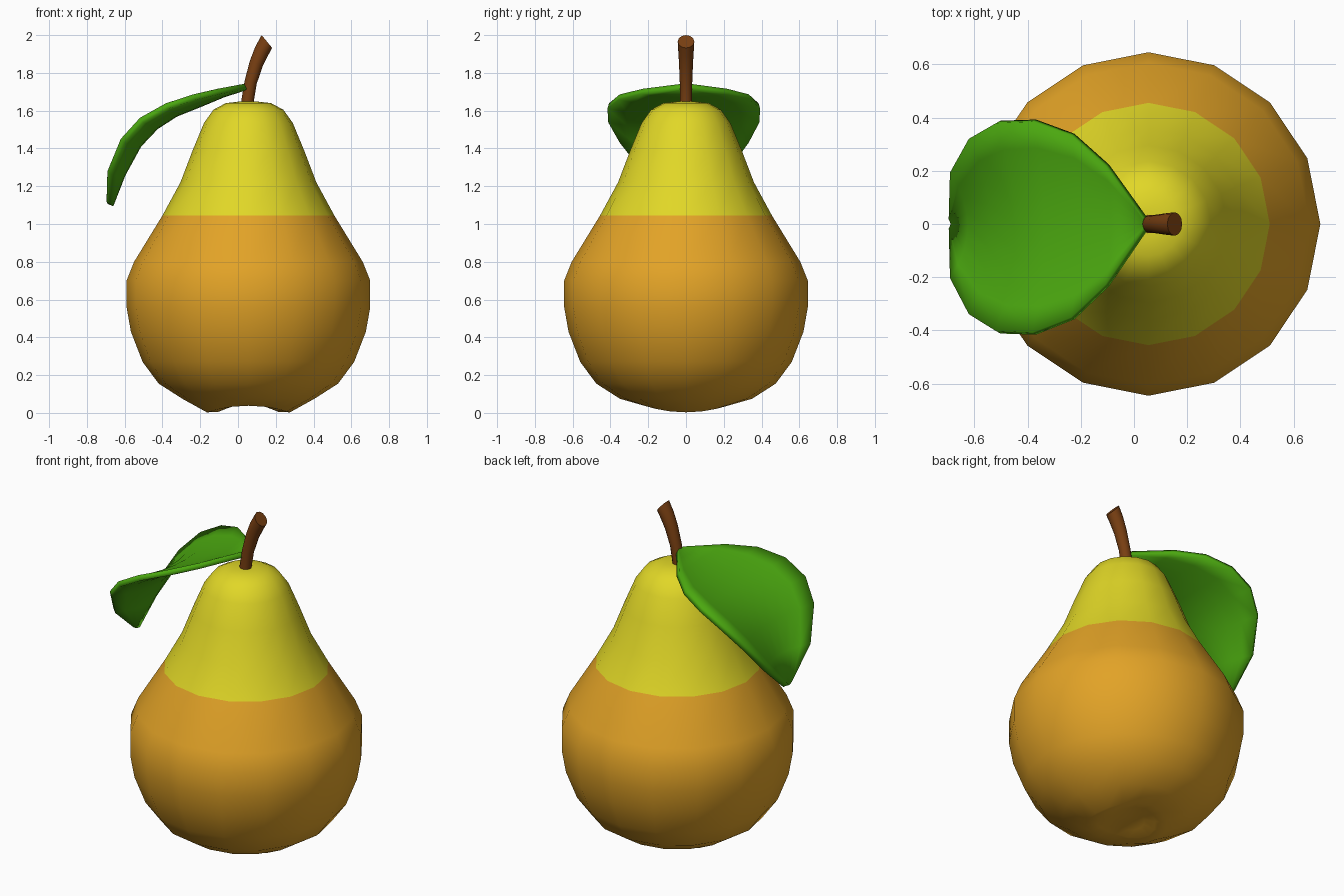
import bpy, bmesh, math
from mathutils import Vector

if "Cube" in bpy.data.objects:
    bpy.data.objects.remove(bpy.data.objects["Cube"])


def material(name, rgb):
    m = bpy.data.materials.new(name)
    m.diffuse_color = (*rgb, 1)
    m.use_nodes = True
    m.node_tree.nodes["Principled BSDF"].inputs["Base Color"].default_value = m.diffuse_color
    return m


ORANGE = material("orange skin", (0.76, 0.365, 0.02))
YELLOW = material("yellow skin", (0.75, 0.68, 0.02))
BROWN = material("brown stem", (0.19, 0.05, 0.006))
GREEN = material("leaf green", (0.07, 0.39, 0.005))


def loft(name, rings, mats, closed=True, angle=60, rule=None):
    """Skin a list of equal-length point rows; closed rows get end caps."""
    bm = bmesh.new()
    rows = [[bm.verts.new(p) for p in ring] for ring in rings]
    n = len(rows[0])
    for a, b in zip(rows, rows[1:]):
        for i in range(n if closed else n - 1):
            j = (i + 1) % n
            bm.faces.new((a[i], a[j], b[j], b[i]))
    if closed:
        bm.faces.new(rows[0][::-1])
        bm.faces.new(rows[-1])
    bmesh.ops.recalc_face_normals(bm, faces=bm.faces)
    for f in bm.faces:
        f.smooth = True
        if rule:
            f.material_index = rule(f.calc_center_median())
    me = bpy.data.meshes.new(name)
    bm.to_mesh(me)
    bm.free()
    for m in mats:
        me.materials.append(m)
    me.set_sharp_from_angle(angle=math.radians(angle))
    ob = bpy.data.objects.new(name, me)
    bpy.context.collection.objects.link(ob)
    return ob


# Pear body: 16-sided lathe; third value lifts the base at front and back
# so that two lobes remain at the sides
profile = [(0.04, 0.047, 0), (0.10, 0.03, 0.018), (0.16, 0.005, 0.04),
           (0.22, 0.003, 0.035), (0.35, 0.075, 0), (0.475, 0.155, 0),
           (0.56, 0.27, 0), (0.622, 0.43, 0), (0.645, 0.56, 0),
           (0.645, 0.70, 0), (0.605, 0.80, 0), (0.455, 1.045, 0),
           (0.36, 1.22, 0), (0.295, 1.39, 0), (0.235, 1.535, 0),
           (0.185, 1.605, 0), (0.12, 1.64, 0), (0.05, 1.648, 0)]
rings = []
for r, z, lift in profile:
    angs = [math.tau * i / 16 for i in range(16)]
    rings.append([(0.055 + r * math.cos(a), r * math.sin(a),
                   z + lift * math.sin(a) ** 2) for a in angs])
loft("pear_body", rings, [ORANGE, YELLOW], angle=180,
     rule=lambda c: 1 if c.z > 1.045 else 0)

# Stem: bent tube flaring at the cut end (x, z, radius, lean)
stem = [(0.047, 1.60, 0.033, 0.05), (0.052, 1.66, 0.033, 0.12),
        (0.067, 1.75, 0.033, 0.22), (0.097, 1.85, 0.037, 0.42),
        (0.125, 1.915, 0.041, 0.62), (0.153, 1.966, 0.044, 0.88)]
rings = []
for x, z, r, lean in stem:
    side = Vector((math.cos(lean), 0, -math.sin(lean)))
    rings.append([Vector((x, 0, z)) + side * (r * math.cos(a))
                  + Vector((0, r * math.sin(a), 0))
                  for a in [math.tau * i / 12 for i in range(12)]])
loft("stem", rings, [BROWN], angle=50)

# Leaf: drooping, cupped blade (edge x, edge z, half width, rib x, rib z)
leaf = [(0.04, 1.728, 0.025, 0.04, 1.724), (-0.10, 1.702, 0.225, -0.08, 1.685),
        (-0.23, 1.672, 0.345, -0.20, 1.635), (-0.375, 1.625, 0.40, -0.33, 1.583),
        (-0.51, 1.55, 0.395, -0.435, 1.515), (-0.61, 1.44, 0.335, -0.525, 1.42),
        (-0.68, 1.27, 0.205, -0.61, 1.265), (-0.685, 1.11, 0.025, -0.675, 1.10)]
rows = []
for k, (ex, ez, w, mx, mz) in enumerate(leaf):
    shift = -0.012 * math.sin(math.pi * k / 7)
    row = []
    for i in range(9):
        v = i / 4 - 1
        row.append((mx + (ex - mx) * v * v, shift + w * v, mz + (ez - mz) * v * v))
    rows.append(row)
blade = loft("leaf", rows, [GREEN], closed=False, angle=180)
solid = blade.modifiers.new("thickness", "SOLIDIFY")
solid.thickness = 0.032
solid.offset = 0
